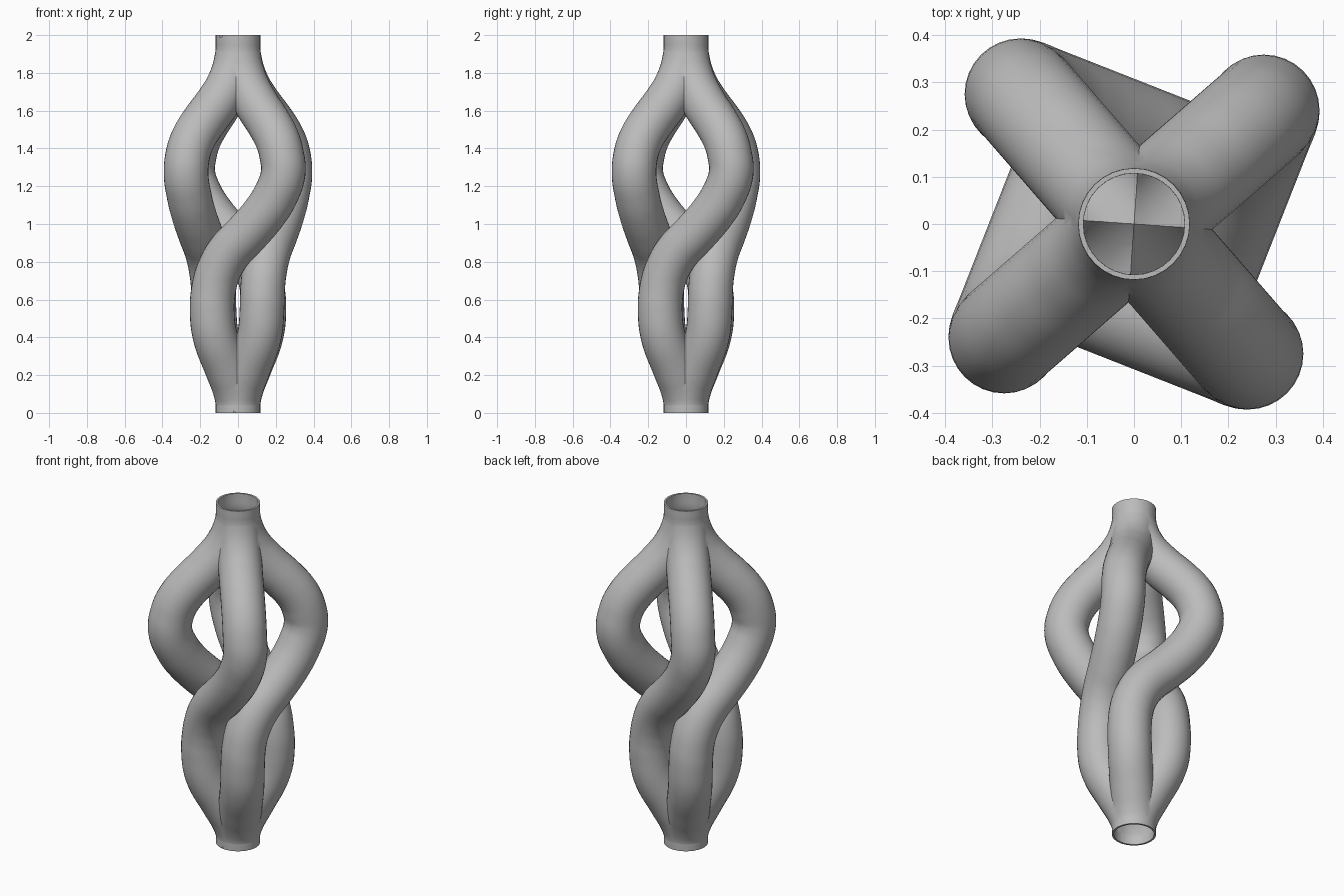
import bpy, bmesh, math
from mathutils import Matrix, Vector

cube = bpy.data.objects.get("Cube")
if cube:
    bpy.data.objects.remove(cube, do_unlink=True)

OUTER, INNER = 0.118, 0.107
WIDE = Vector((0.275, 0.239))      # centre of a tube at its widest point
NARROW = Vector((0.127, -0.137))   # centre of the same tube at the lower bulge

# Height and share of the widest, crossing and lower offsets
UPPER = [(1.94, 0), (1.88, .02), (1.752, .158), (1.634, .414), (1.535, .68),
         (1.45, .866), (1.374, .96), (1.27, 1)]
CROSSING = [(1.15, .11), (1.05, .28), (.95, .51), (.85, .76), (.75, .91), (.65, .98)]
LOWER = [(.55, 1), (.414, .9), (.242, .44), (.134, .135), (.06, .01)]

path = [WIDE * k for z, k in UPPER]
path += [WIDE.lerp(NARROW, k) for z, k in CROSSING]
path += [NARROW * k for z, k in LOWER]
heights = [z for z, k in UPPER + CROSSING + LOWER]


def tube(name, radius, overshoot, turn):
    """Closed solid swept along the path, turned about the vertical axis."""
    pts = [Vector((0, 0, 2 + overshoot))]
    pts += [Vector((p.x, p.y, z)) for p, z in zip(path, heights)]
    pts.append(Vector((0, 0, -overshoot)))
    curve = bpy.data.curves.new(name + "_path", "CURVE")
    curve.dimensions = "3D"
    curve.resolution_u = 5
    curve.bevel_depth = radius
    curve.bevel_resolution = 14
    curve.use_fill_caps = True
    spline = curve.splines.new("BEZIER")
    spline.bezier_points.add(len(pts) - 1)
    for bp, co in zip(spline.bezier_points, pts):
        bp.co = co
        bp.handle_left_type = bp.handle_right_type = "AUTO"
    sweep = bpy.data.objects.new(name + "_path", curve)
    bpy.context.collection.objects.link(sweep)
    bpy.context.view_layer.update()
    graph = bpy.context.evaluated_depsgraph_get()
    mesh = bpy.data.meshes.new_from_object(sweep.evaluated_get(graph))
    bpy.data.objects.remove(sweep, do_unlink=True)
    bpy.data.curves.remove(curve)

    # Weld the caps and keep both ends flat
    bm = bmesh.new()
    bm.from_mesh(mesh)
    bmesh.ops.remove_doubles(bm, verts=bm.verts, dist=1e-5)
    for v in bm.verts:
        if v.co.z > 1.99 + overshoot:
            v.co.z = 2 + overshoot
        elif v.co.z < 0.01 - overshoot:
            v.co.z = -overshoot
    bmesh.ops.recalc_face_normals(bm, faces=bm.faces)
    bm.transform(Matrix.Rotation(turn, 4, "Z"))
    bm.to_mesh(mesh)
    bm.free()
    mesh.materials.clear()
    ob = bpy.data.objects.new(name, mesh)
    bpy.context.collection.objects.link(ob)
    return ob


def combine(target, other, operation):
    mod = target.modifiers.new(operation.lower(), "BOOLEAN")
    mod.operation = operation
    mod.solver = "MANIFOLD"
    mod.object = other
    bpy.context.view_layer.objects.active = target
    bpy.ops.object.modifier_apply(modifier=mod.name)
    bpy.data.objects.remove(other, do_unlink=True)


# Four joined tubes, then hollowed out by four thinner ones
turns = [i * math.pi / 2 for i in range(4)]
body = tube("twisted_tubes", OUTER, 0, turns[0])
for a in turns[1:]:
    combine(body, tube("outer_tube", OUTER, 0, a), "UNION")
for a in turns:
    hollow = tube("hollow_tube", INNER, 0.03, a)
    hollow.hide_render = True
    combine(body, hollow, "DIFFERENCE")

# Tidy tiny slivers along the seams
bm = bmesh.new()
bm.from_mesh(body.data)
bmesh.ops.remove_doubles(bm, verts=bm.verts, dist=0.0008)
bmesh.ops.dissolve_degenerate(bm, edges=bm.edges, dist=0.0002)
bm.to_mesh(body.data)
bm.free()

grey = bpy.data.materials.new("plain_grey")
grey.use_nodes = True
colour = (0.5, 0.5, 0.5, 1)
grey.diffuse_color = colour
grey.node_tree.nodes["Principled BSDF"].inputs["Base Color"].default_value = colour
body.data.materials.clear()
body.data.materials.append(grey)

for ob in bpy.context.selected_objects:
    ob.select_set(False)
body.select_set(True)
bpy.context.view_layer.objects.active = body
bpy.ops.object.shade_smooth_by_angle(angle=math.radians(35))
